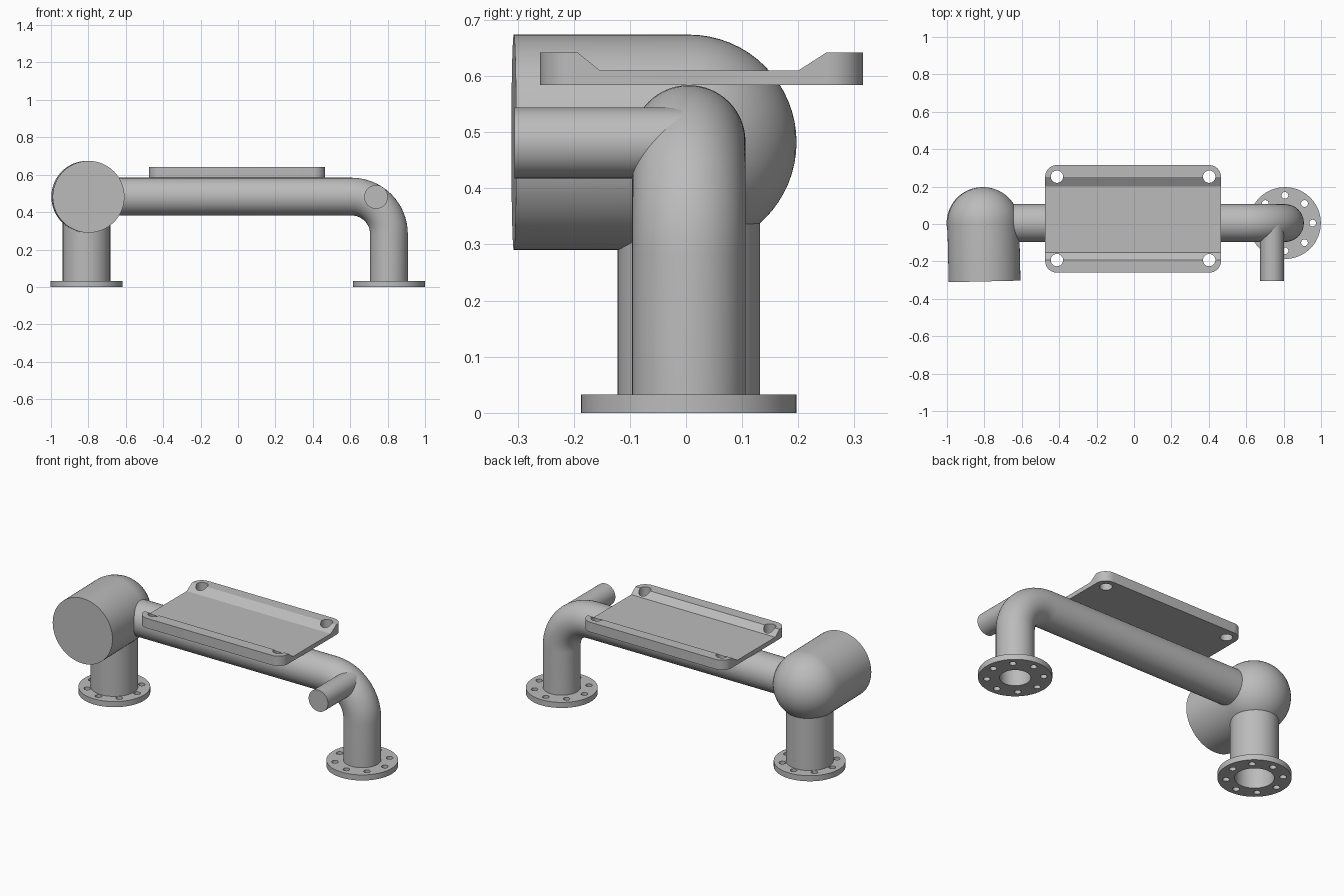
import bpy, bmesh
from math import sin, cos, pi, radians
from mathutils import Vector, Matrix

cube = bpy.data.objects.get("Cube")
if cube:
    bpy.data.objects.remove(cube, do_unlink=True)

metal = bpy.data.materials.new("plain grey")
metal.use_nodes = True
grey = (0.5, 0.5, 0.5, 1)
metal.diffuse_color = grey
metal.node_tree.nodes["Principled BSDF"].inputs["Base Color"].default_value = grey

SEG = 64
MID_Y = 0.005
AXIS_Z = 0.483


def make(name, bm):
    bmesh.ops.recalc_face_normals(bm, faces=bm.faces[:])
    mesh = bpy.data.meshes.new(name)
    bm.to_mesh(mesh)
    bm.free()
    mesh.materials.append(metal)
    obj = bpy.data.objects.new(name, mesh)
    bpy.context.collection.objects.link(obj)
    return obj


def activate(obj):
    bpy.ops.object.select_all(action="DESELECT")
    obj.select_set(True)
    bpy.context.view_layer.objects.active = obj


def smooth(obj):
    activate(obj)
    bpy.ops.object.shade_smooth_by_angle(angle=radians(30))


def sweep(name, path, radii, side, wall=0):
    """Round section along a path; a wall thickness leaves it hollow."""
    bm = bmesh.new()
    side = Vector(side)
    path = [Vector(p) for p in path]
    rings = []
    for i, p in enumerate(path):
        tangent = (path[min(i + 1, len(path) - 1)] - path[max(i - 1, 0)]).normalized()
        up = tangent.cross(side).normalized()
        angles = [2 * pi * k / SEG for k in range(SEG)]
        rings.append([bm.verts.new(p + radii[i] * (side * cos(a) + up * sin(a))) for a in angles])
    for a, b in zip(rings, rings[1:]):
        for k in range(SEG):
            n = (k + 1) % SEG
            bm.faces.new((a[k], a[n], b[n], b[k]))
    if not wall:
        bm.faces.new(rings[0])
        bm.faces.new(rings[-1])
    obj = make(name, bm)
    if wall:
        mod = obj.modifiers.new("wall", "SOLIDIFY")
        mod.thickness = wall
        mod.offset = -1
        activate(obj)
        bpy.ops.object.modifier_apply(modifier=mod.name)
    smooth(obj)
    return obj


def add_disc(bm, x, y, z0, z1, radius, seg=32):
    bmesh.ops.create_cone(bm, cap_ends=True, segments=seg, radius1=radius, radius2=radius,
                          depth=z1 - z0, matrix=Matrix.Translation((x, y, (z0 + z1) / 2)))


def drill(obj, holes):
    """Cut vertical round holes given as (x, y, radius)."""
    bm = bmesh.new()
    for x, y, r in holes:
        add_disc(bm, x, y, -0.5, 1.5, r)
    cutter = make("hole_cutter", bm)
    cutter.hide_render = True
    mod = obj.modifiers.new("holes", "BOOLEAN")
    mod.operation = "DIFFERENCE"
    mod.solver = "EXACT"
    mod.object = cutter
    activate(obj)
    bpy.ops.object.modifier_apply(modifier=mod.name)
    bpy.data.objects.remove(cutter, do_unlink=True)
    smooth(obj)


# Bolted foot flanges
for name, x, bore in (("right_flange", -0.81, 0.103), ("left_flange", 0.807, 0.081)):
    bm = bmesh.new()
    add_disc(bm, x, MID_Y, 0, 0.033, 0.192, SEG)
    flange = make(name, bm)
    bolts = [(x + 0.148 * cos(k * pi / 4), MID_Y + 0.148 * sin(k * pi / 4), 0.018) for k in range(8)]
    drill(flange, bolts + [(x, MID_Y, bore)])

# Main pipe: left leg, bend and crossbar
bend = 0.2
cx, cz = 0.807 - bend, AXIS_Z - bend
path = [(0.807, MID_Y, 0.03)]
path += [(cx + bend * cos(k * pi / 32), MID_Y, cz + bend * sin(k * pi / 32)) for k in range(17)]
path += [(-0.75, MID_Y, AXIS_Z)]
sweep("main_pipe", path, [0.101] * len(path), (0, 1, 0), wall=0.02)

# Thick right leg
sweep("right_leg", [(-0.81, MID_Y, 0.03), (-0.81, MID_Y, 0.46)], [0.127] * 2, (0, 1, 0), wall=0.024)

# Small branch pipe
sweep("branch_pipe", [(0.738, -0.306, 0.481), (0.738, MID_Y, 0.481)], [0.063] * 2, (1, 0, 0))

# Large drum with a domed back, turned very slightly
R = 0.192
dome = [(R * sin(k * pi / 32), R * cos(k * pi / 32)) for k in range(16)]
path = [(0, -0.312, 0)] + [(0, y, 0) for y, r in dome] + [(0, R * 0.9999, 0)]
drum = sweep("domed_drum", path, [R] + [r for y, r in dome] + [0.001], (1, 0, 0))
drum.location = (-0.806, MID_Y, 0.482)
drum.rotation_euler.z = radians(1.3)

# Mounting plate: raised long edges, rounded corners, four holes
x0, x1 = -0.475, 0.465
profile = [(-0.26, 0.584), (0.315, 0.584), (0.315, 0.642), (0.25, 0.642),
           (0.2, 0.61), (-0.153, 0.61), (-0.193, 0.642), (-0.26, 0.642)]
bm = bmesh.new()
face = bm.faces.new([bm.verts.new((x0, y, z)) for y, z in profile])
ext = bmesh.ops.extrude_face_region(bm, geom=[face])
moved = [v for v in ext["geom"] if isinstance(v, bmesh.types.BMVert)]
bmesh.ops.translate(bm, verts=moved, vec=(x1 - x0, 0, 0))
bmesh.ops.recalc_face_normals(bm, faces=bm.faces[:])
corners = [e for e in bm.edges
           if abs(e.verts[0].co.z - e.verts[1].co.z) > 0.05
           and (e.verts[0].co - e.verts[1].co).xy.length < 1e-5]
bmesh.ops.bevel(bm, geom=corners, offset=0.062, offset_type="OFFSET", segments=8,
                profile=0.5, affect="EDGES")
plate = make("mounting_plate", bm)
drill(plate, [(x, y, 0.033) for x in (-0.412, 0.402) for y in (-0.193, 0.253)])
